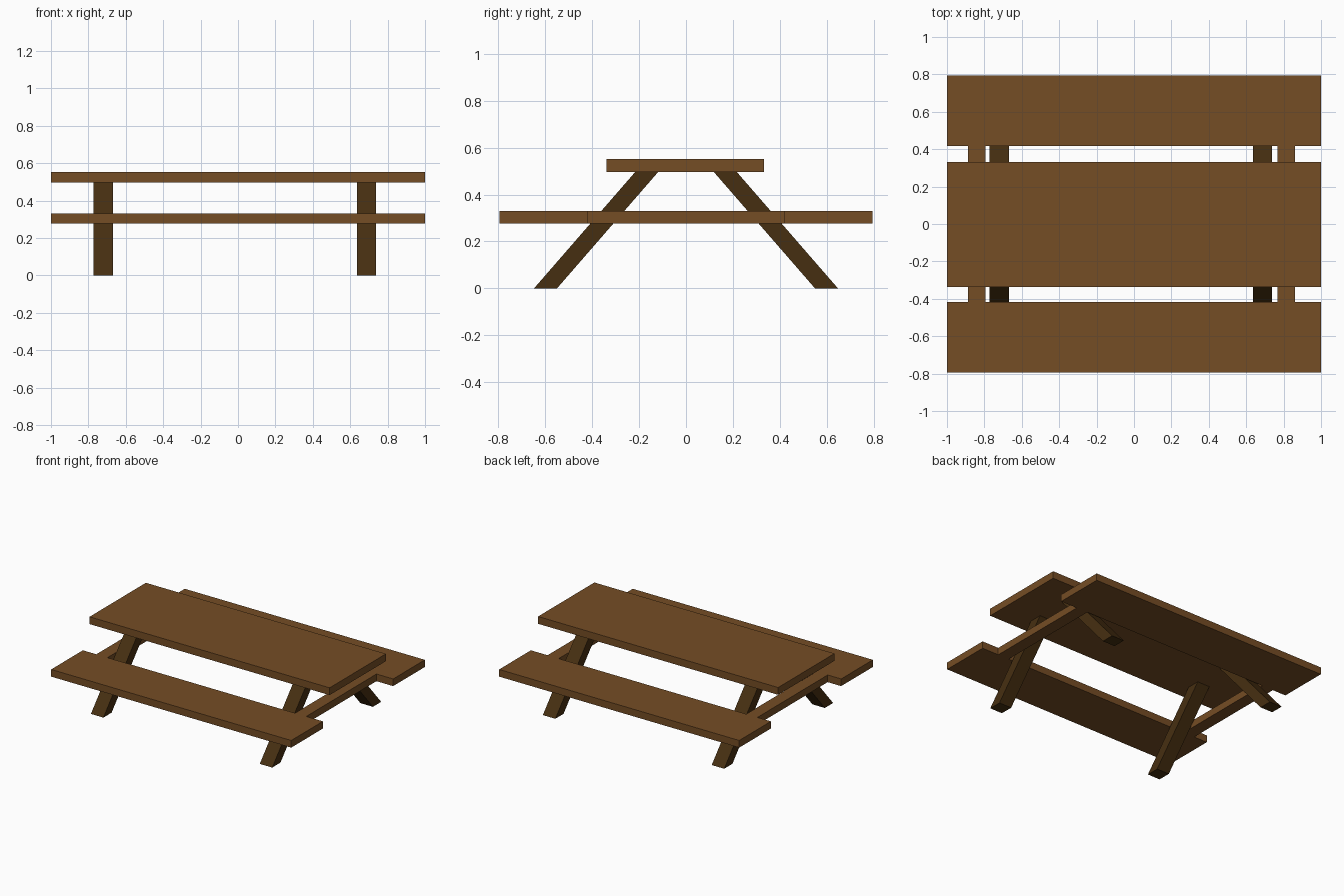
import bpy

if "Cube" in bpy.data.objects:
    bpy.data.objects.remove(bpy.data.objects["Cube"])


def material(name, color):
    m = bpy.data.materials.new(name)
    m.diffuse_color = (*color, 1.0)
    m.use_nodes = True
    m.node_tree.nodes["Principled BSDF"].inputs["Base Color"].default_value = m.diffuse_color
    return m


plank_wood = material("plank wood", (0.178, 0.074, 0.018))
leg_wood = material("dark leg wood", (0.062, 0.028, 0.0055))


def prism(name, x0, x1, profile, mat):
    """Extrude a four-point (y, z) profile, counter-clockwise, from x0 to x1."""
    verts = [(x, y, z) for x in (x0, x1) for y, z in profile]
    n = len(profile)
    faces = [tuple(reversed(range(n))), tuple(range(n, 2 * n))]
    faces += [(i, (i + 1) % n, n + (i + 1) % n, n + i) for i in range(n)]
    mesh = bpy.data.meshes.new(name)
    mesh.from_pydata(verts, [], faces)
    mesh.materials.append(mat)
    obj = bpy.data.objects.new(name, mesh)
    bpy.context.collection.objects.link(obj)
    return obj


def board(name, x0, x1, y0, y1, z0, z1):
    return prism(name, x0, x1, [(y0, z0), (y1, z0), (y1, z1), (y0, z1)], plank_wood)


# Table top and benches
board("table_top", -1, 1, -0.338, 0.332, 0.497, 0.552)
board("front_bench", -1, 1, -0.795, -0.418, 0.276, 0.33)
board("back_bench", -1, 1, 0.418, 0.795, 0.276, 0.33)

# Rails joining the benches
for side, x0, x1 in (("left", -0.888, -0.795), ("right", 0.768, 0.861)):
    board(side + "_rail", x0, x1, -0.418, 0.418, 0.276, 0.33)

# Slanted legs, splayed outward towards the ground
for side, x0, x1 in (("left", -0.772, -0.668), ("right", 0.635, 0.739)):
    front = [(-0.648, 0), (-0.55, 0), (-0.118, 0.497), (-0.216, 0.497)]
    back = [(-y, z) for y, z in reversed(front)]
    prism(side + "_front_leg", x0, x1, front, leg_wood)
    prism(side + "_back_leg", x0, x1, back, leg_wood)
